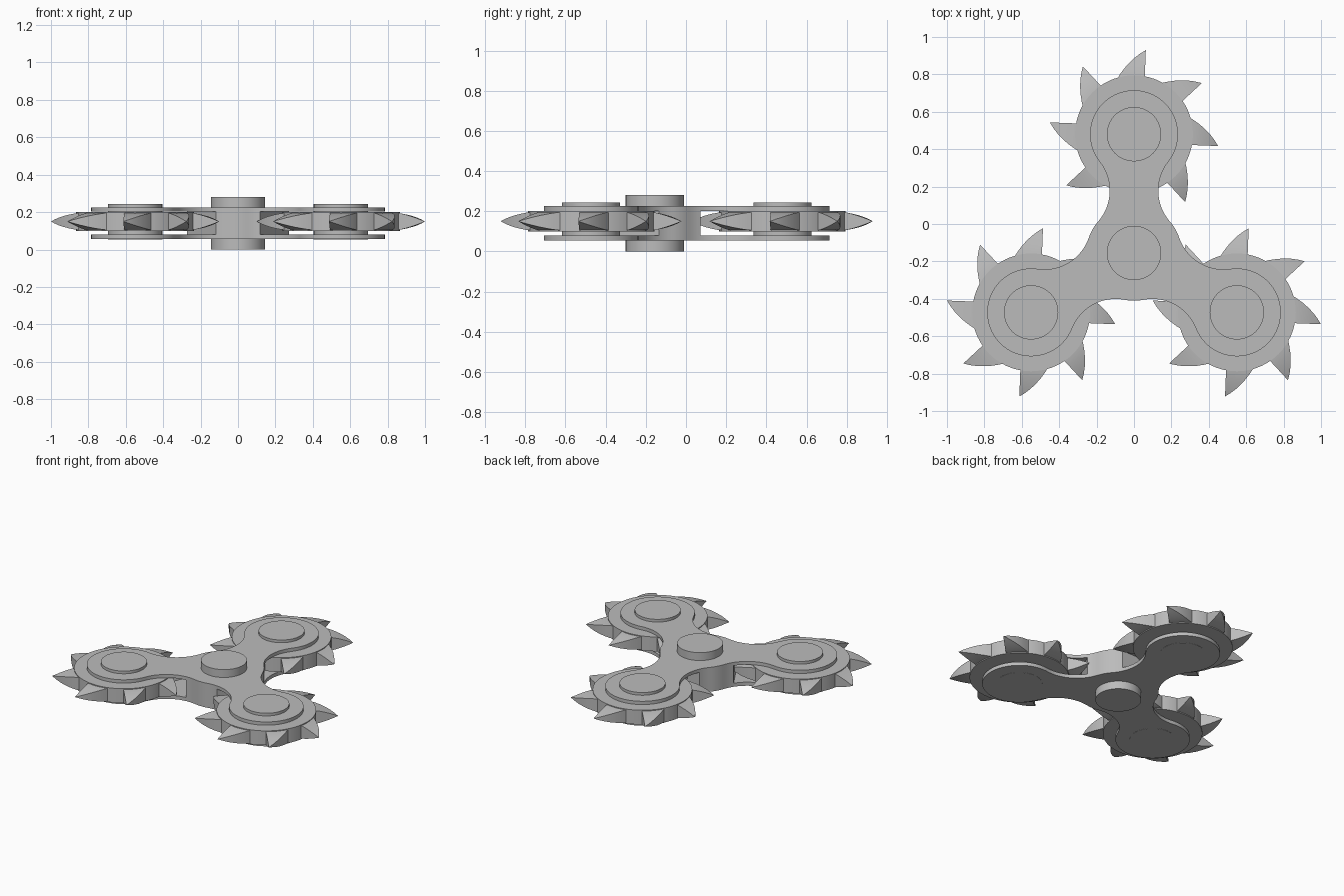
import bpy, bmesh
from math import sin, cos, pi, radians, atan2, hypot
from mathutils import Vector, Matrix

if "Cube" in bpy.data.objects:
    bpy.data.objects.remove(bpy.data.objects["Cube"])

grey = bpy.data.materials.new("plain_grey")
grey.use_nodes = True
COLOR = (0.5, 0.5, 0.5, 1)
grey.diffuse_color = COLOR
grey.node_tree.nodes["Principled BSDF"].inputs["Base Color"].default_value = COLOR

HUB = Vector((0, -0.155, 0))
ARM = 0.635
ARM_ANGLES = [radians(a) for a in (90, 210, 330)]
HUB_R, EYE_R, AXLE_R, WHEEL_R, TIP_R = 0.255, 0.235, 0.145, 0.315, 0.454


def finish(name, bm):
    bmesh.ops.recalc_face_normals(bm, faces=bm.faces)
    mesh = bpy.data.meshes.new(name)
    bm.to_mesh(mesh)
    bm.free()
    mesh.materials.append(grey)
    obj = bpy.data.objects.new(name, mesh)
    bpy.context.collection.objects.link(obj)
    bpy.ops.object.select_all(action="DESELECT")
    obj.select_set(True)
    bpy.context.view_layer.objects.active = obj
    bpy.ops.object.shade_smooth_by_angle(angle=radians(30))
    return obj


def prism(bm, outline, z0, z1):
    low = [bm.verts.new((x, y, z0)) for x, y in outline]
    high = [bm.verts.new((x, y, z1)) for x, y in outline]
    bm.faces.new(low)
    bm.faces.new(high)
    n = len(low)
    for i in range(n):
        j = (i + 1) % n
        bm.faces.new((low[i], low[j], high[j], high[i]))


def arc(cx, cy, r, a0, a1, n):
    return [(cx + r * cos(a0 + (a1 - a0) * i / n), cy + r * sin(a0 + (a1 - a0) * i / n))
            for i in range(n + 1)]


def circle(center, r, n=72):
    return arc(center.x, center.y, r, 0, 2 * pi, n)[:-1]


# Half outline of one arm along +x: hub arc, concave neck, round eye
NECK_X, NECK_Y, NECK_R = 0.333, 0.38, 0.25
a_hub = atan2(NECK_Y, NECK_X)
a_eye = atan2(NECK_Y, NECK_X - ARM)
half_arm = arc(0, 0, HUB_R, pi / 3, a_hub, 4)[1:]
half_arm += arc(NECK_X, NECK_Y, NECK_R, a_hub - pi, a_eye - pi, 20)[1:]
half_arm += arc(ARM, 0, EYE_R, a_eye, 0, 28)[1:]


def three_arms(half):
    full = [(x, -y) for x, y in half] + [p for p in reversed(half) if p[1] > 1e-6]
    points = []
    for a in ARM_ANGLES:
        points.append((HUB.x + HUB_R * cos(a - pi / 3), HUB.y + HUB_R * sin(a - pi / 3)))
        points += [(HUB.x + x * cos(a) - y * sin(a), HUB.y + x * sin(a) + y * cos(a))
                   for x, y in full]
    return points


# Two thin plates with a solid core between them
for name, z0, z1 in (("bottom_plate", 0.055, 0.08), ("top_plate", 0.202, 0.225)):
    bm = bmesh.new()
    prism(bm, three_arms(half_arm), z0, z1)
    finish(name, bm)
bm = bmesh.new()
prism(bm, three_arms([p for p in half_arm if p[0] < 0.235]), 0.08, 0.202)
finish("center_core", bm)

# Finger grip through the middle
bm = bmesh.new()
prism(bm, circle(HUB, AXLE_R), 0, 0.28)
finish("center_grip", bm)


def tooth(bm, center, angle):
    """Curved claw tapering from a rectangular root to a point at mid height."""
    polar = lambda r, deg: Vector((r * cos(radians(deg)), r * sin(radians(deg)), 0))
    tip, lead, trail = polar(TIP_R, 0), polar(0.30, -3), polar(0.30, 27)
    bulge = (tip + trail) / 2 + polar(0.035, 35)
    place = Matrix.Translation(center + Vector((0, 0, 0.15))) @ Matrix.Rotation(angle, 4, "Z")
    steps, rings = 6, []
    for i in range(steps):
        t = i / steps
        front = lead.lerp(tip, t)
        back = trail.lerp(bulge, t).lerp(bulge.lerp(tip, t), t)
        up = Vector((0, 0, 0.047 * (1 - t ** 1.4)))
        rings.append([bm.verts.new(place @ p)
                      for p in (front - up, front + up, back + up, back - up)])
    point = bm.verts.new(place @ tip)
    bm.faces.new(rings[0])
    for k in range(4):
        m = (k + 1) % 4
        for a, b in zip(rings, rings[1:]):
            bm.faces.new((a[k], a[m], b[m], b[k]))
        bm.faces.new((rings[-1][k], rings[-1][m], point))


# Toothed wheels and their axles
for name, a in zip(("back", "right", "left"), ARM_ANGLES):
    center = HUB + Vector((cos(a), sin(a), 0)) * ARM
    bm = bmesh.new()
    prism(bm, circle(center, WHEEL_R), 0.1, 0.2)
    for i in range(8):
        tooth(bm, center, radians(82 + 45 * i))
    finish(name + "_toothed_wheel", bm)
    bm = bmesh.new()
    prism(bm, circle(center, AXLE_R), 0.054, 0.244)
    finish(name + "_axle", bm)
